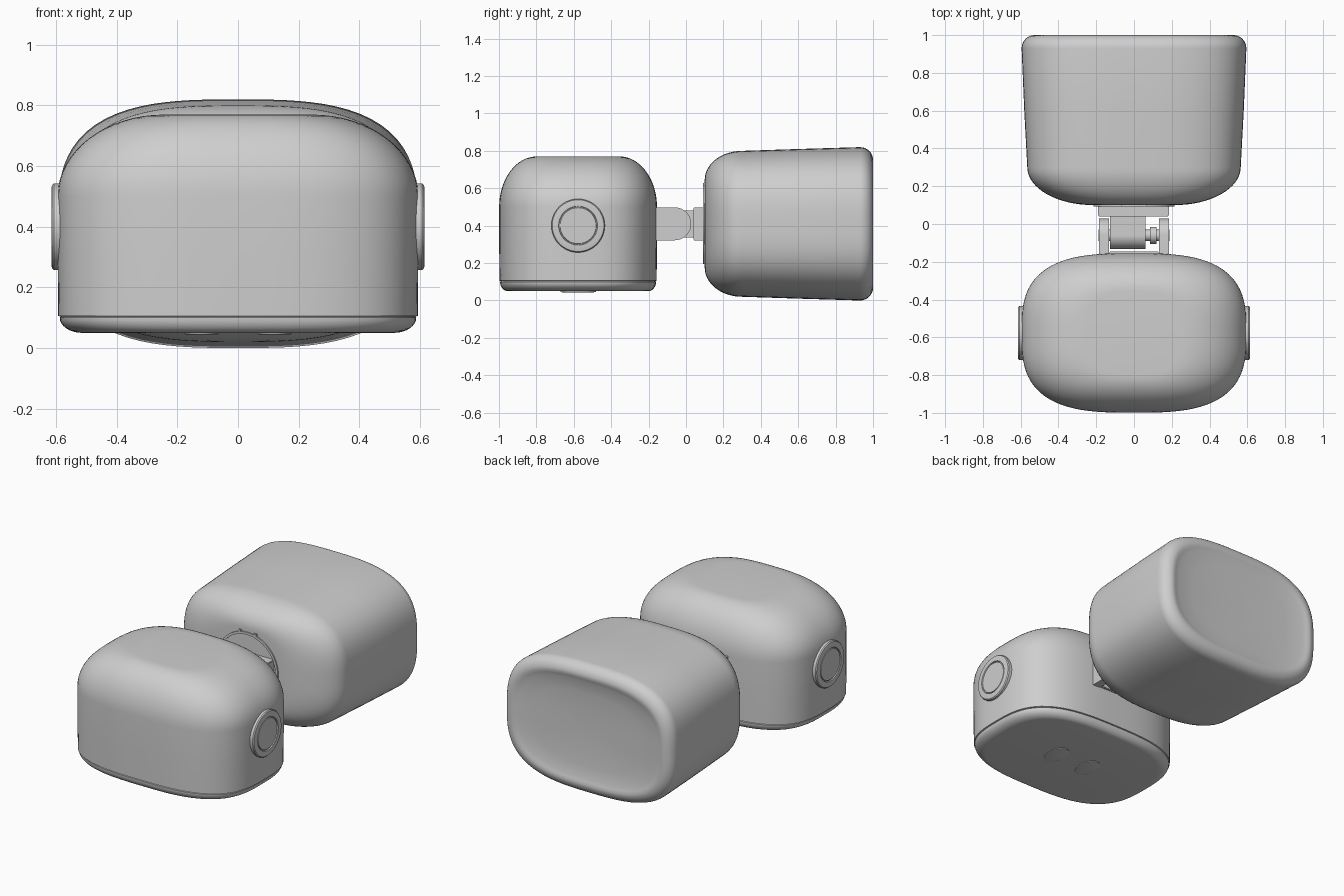
import bpy, bmesh
from math import sin, cos, pi, radians
from mathutils import Vector, Matrix

if "Cube" in bpy.data.objects:
    bpy.data.objects.remove(bpy.data.objects["Cube"], do_unlink=True)

GREY = (0.62, 0.62, 0.62, 1)
grey = bpy.data.materials.new("plain grey")
grey.use_nodes = True
grey.diffuse_color = GREY
grey.node_tree.nodes["Principled BSDF"].inputs["Base Color"].default_value = GREY

# Frames that turn the loft axis from z to another direction
AXIS = {"x": Matrix.Rotation(radians(90), 4, "Y"),
        "y": Matrix.Rotation(radians(-90), 4, "X"),
        "z": Matrix.Identity(4)}


def finish(name, bm, angle=35):
    bmesh.ops.recalc_face_normals(bm, faces=bm.faces)
    mesh = bpy.data.meshes.new(name)
    bm.to_mesh(mesh)
    bm.free()
    obj = bpy.data.objects.new(name, mesh)
    bpy.context.collection.objects.link(obj)
    mesh.materials.append(grey)
    bpy.ops.object.select_all(action="DESELECT")
    obj.select_set(True)
    bpy.context.view_layer.objects.active = obj
    bpy.ops.object.shade_smooth_by_angle(angle=radians(angle))
    return obj


def loft(name, sections, centre, axis="z", power=3, count=96, closed=False):
    """Skin superellipse sections (height, half width, half depth)."""
    bm = bmesh.new()
    place = Matrix.Translation(centre) @ AXIS[axis]
    rings = []
    for h, a, b in sections:
        ring = []
        for i in range(count):
            c, s = cos(2 * pi * i / count), sin(2 * pi * i / count)
            r = (abs(c) ** power + abs(s) ** power) ** (-1 / power)
            ring.append(bm.verts.new(place @ Vector((a * r * c, b * r * s, h))))
        rings.append(ring)
    pairs = list(zip(rings, rings[1:]))
    if closed:
        pairs.append((rings[-1], rings[0]))
    for low, high in pairs:
        for i in range(count):
            j = (i + 1) % count
            bm.faces.new((low[i], low[j], high[j], high[i]))
    if not closed:
        bm.faces.new(rings[0])
        bm.faces.new(rings[-1])
    return finish(name, bm)


def lathe(name, profile, centre, axis):
    """Round part from (height, radius) steps."""
    return loft(name, [(h, r, r) for h, r in profile], centre, axis, 2, 64)


def box(name, lo, hi, bevel=0.004):
    bm = bmesh.new()
    lo, hi = Vector(lo), Vector(hi)
    bmesh.ops.create_cube(bm, size=1, matrix=Matrix.Translation((lo + hi) / 2)
                          @ Matrix.Diagonal((*(hi - lo), 1)))
    bmesh.ops.bevel(bm, geom=bm.edges[:], offset=bevel, segments=2, affect="EDGES")
    return finish(name, bm)


def arc(steps):
    return [i * pi / 2 / steps for i in range(steps + 1)]


# Body shell: straight wall closing into a domed top
BY = -0.577
shell = [(0.103, 0.585, 0.412), (0.106, 0.593, 0.42), (0.3, 0.595, 0.422)]
shell += [(0.5 + 0.27 * sin(t), 0.245 + 0.35 * cos(t), 0.222 + 0.2 * cos(t))
          for t in arc(16)]
loft("body_shell", shell, (0, BY, 0))

# Base tray below the seam
tray = [(0.1 - 0.05 * sin(t), 0.515 + 0.073 * cos(t), 0.375 + 0.042 * cos(t))
        for t in reversed(arc(8))]
loft("base_tray", tray + [(0.104, 0.585, 0.412)], (0, BY, 0))

# Head: rounded nose, slight flare, rounded rim and dished rear face
HZ = 0.41
head = [(0.3 - 0.2 * cos(t), 0.215 + 0.35 * sin(t), 0.235 + 0.155 * sin(t))
        for t in arc(16)]
head += [(0.6, 0.581, 0.4)]
head += [(0.93 + 0.07 * sin(t), 0.527 + 0.068 * cos(t), 0.342 + 0.068 * cos(t))
         for t in arc(8)]
head += [(0.995, 0.51, 0.325), (0.988, 0.48, 0.305), (0.98, 0.36, 0.23),
         (0.975, 0.2, 0.13), (0.973, 0.05, 0.03)]
loft("head_shell", head, (0, 0, HZ), "y")

# Ring and nubs on the nose of the head
loft("nose_ring", [(0.092, 0.2, 0.2), (0.092, 0.215, 0.215),
                   (0.11, 0.215, 0.215), (0.11, 0.2, 0.2)],
     (0, 0, HZ), "y", 2, 64, True)
for name, turn in (("left", -1), ("right", 1)):
    x, z = 0.22 * sin(turn * 0.25), HZ + 0.22 * cos(0.25)
    box(name + "_ring_nub", (x - 0.012, 0.092, z - 0.01), (x + 0.012, 0.115, z + 0.008))

# Side discs with a grooved face
for name, s in (("left", 1), ("right", -1)):
    disc = [(0.55, 0.143), (0.607, 0.143), (0.613, 0.138), (0.615, 0.13),
            (0.615, 0.104), (0.608, 0.102), (0.608, 0.098), (0.613, 0.096)]
    lathe(name + "_side_disc", [(s * h, r) for h, r in disc], (0, BY, 0.4), "x")

# Hinge: two rounded arms on the body, a barrel and block on the head
PY = -0.06
for name, s in (("left", 1), ("right", -1)):
    bm = bmesh.new()
    outline = [(-0.18, -0.088), (PY, -0.088)]
    outline += [(PY + 0.088 * cos(t), 0.088 * sin(t))
                for t in (pi * (i / 20 - 0.5) for i in range(1, 20))]
    outline += [(PY, 0.088), (-0.18, 0.088)]
    face = bm.faces.new([bm.verts.new((s * 0.133, y, HZ + z)) for y, z in outline])
    out = bmesh.ops.extrude_face_region(bm, geom=[face])
    bmesh.ops.translate(bm, vec=(s * 0.052, 0, 0),
                        verts=[v for v in out["geom"] if isinstance(v, bmesh.types.BMVert)])
    finish(name + "_hinge_arm", bm)
    lathe(name + "_hinge_cap", [(s * 0.18, 0.03), (s * 0.188, 0.03)], (0, PY, HZ), "x")

lathe("hinge_pin", [(-0.134, 0.03), (0.134, 0.03)], (0, PY, HZ), "x")
lathe("hinge_barrel", [(-0.128, 0.072), (0.06, 0.072)], (0, PY, HZ), "x")
lathe("hinge_nut", [(0.085, 0.045), (0.12, 0.045)], (0, PY, HZ), "x")
box("hinge_tongue", (-0.128, PY, HZ - 0.072), (0.06, 0.06, HZ + 0.072))
box("hinge_block", (-0.19, 0.04, HZ - 0.088), (0.185, 0.13, HZ + 0.088))
box("hinge_mount", (-0.13, -0.19, HZ - 0.085), (0.13, -0.145, HZ + 0.085))

# Low foot pads under the base
for name, s in (("left", 1), ("right", -1)):
    loft(name + "_foot_pad", [(0.044, 0.05, 0.085), (0.046, 0.056, 0.095), (0.06, 0.056, 0.095)],
         (s * 0.12, BY, 0), "z", 2, 48)
